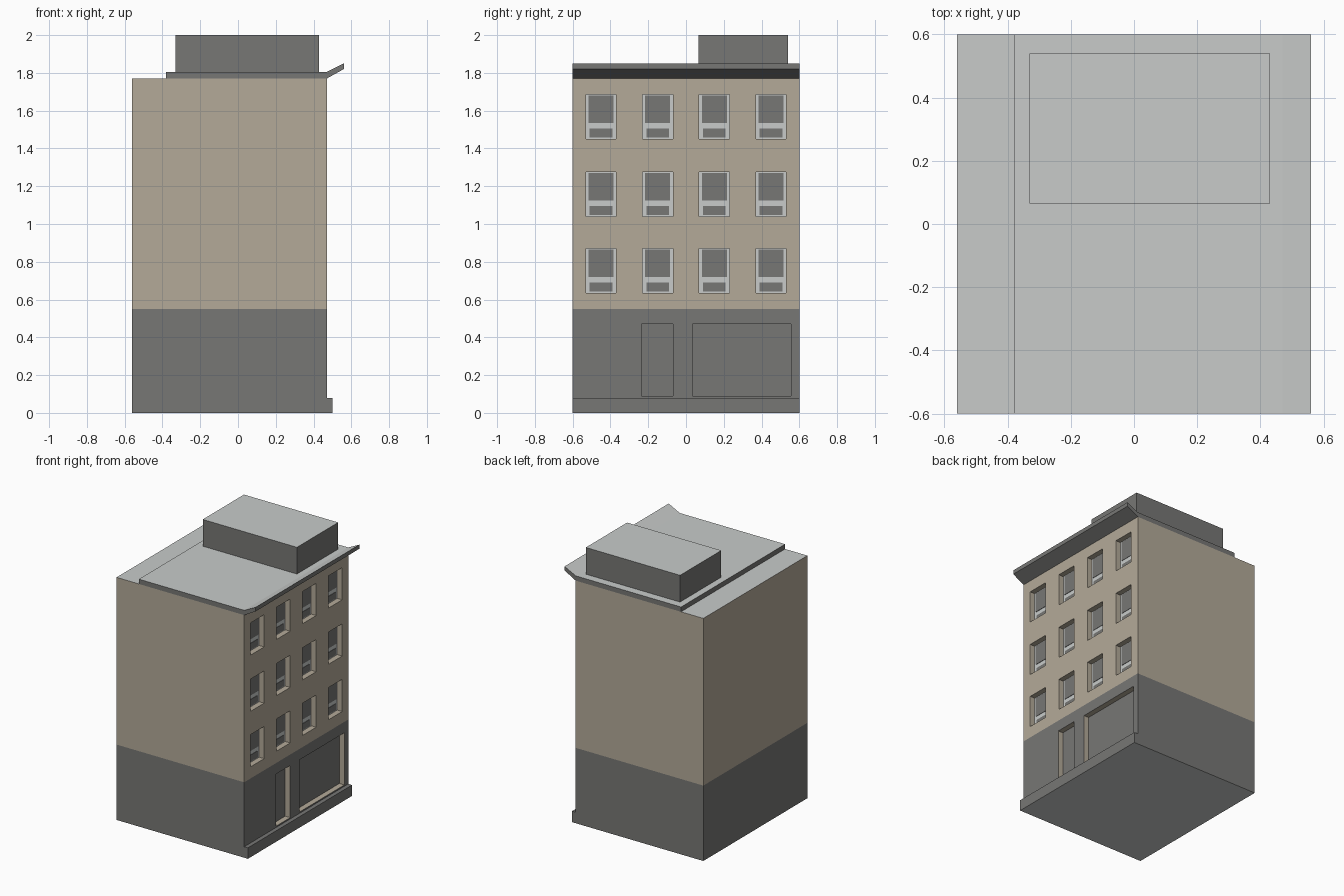
import bpy, bmesh

if "Cube" in bpy.data.objects:
    bpy.data.objects.remove(bpy.data.objects["Cube"])

def material(name, rgb):
    m = bpy.data.materials.new(name)
    m.diffuse_color = (*rgb, 1)
    m.use_nodes = True
    m.node_tree.nodes["Principled BSDF"].inputs["Base Color"].default_value = m.diffuse_color
    return m

TAN = material("tan_wall", (0.455, 0.402, 0.318))
DARK = material("dark_grey", (0.184, 0.184, 0.178))
LIGHT = material("light_grey", (0.58, 0.60, 0.59))
MATS = [TAN, DARK, LIGHT]
T, D, L = 0, 1, 2

X0, X1, Y = -0.56, 0.47, 0.6      # back, facade plane, half width
SPLIT, TOP = 0.55, 1.77           # top of ground floor, top of walls
DEPTH = 0.04                      # recess of the openings

def finish(name, bm):
    bmesh.ops.remove_doubles(bm, verts=bm.verts, dist=1e-5)
    me = bpy.data.meshes.new(name)
    bm.to_mesh(me)
    bm.free()
    for m in MATS:
        me.materials.append(m)
    ob = bpy.data.objects.new(name, me)
    bpy.context.collection.objects.link(ob)
    return ob

def quad(bm, pts, mat):
    f = bm.faces.new([bm.verts.new(p) for p in pts])
    f.material_index = mat

def prism(name, profile, y0, y1, side, up, down):
    """Extrude an (x, z) profile along y; colour faces by direction."""
    bm = bmesh.new()
    f = bm.faces.new([bm.verts.new((x, y0, z)) for x, z in profile])
    r = bmesh.ops.extrude_face_region(bm, geom=[f])
    bmesh.ops.translate(bm, vec=(0, y1 - y0, 0),
                        verts=[v for v in r["geom"] if isinstance(v, bmesh.types.BMVert)])
    bmesh.ops.recalc_face_normals(bm, faces=bm.faces)
    bm.normal_update()
    for f in bm.faces:
        f.material_index = up if f.normal.z > 0.3 else down if f.normal.z < -0.3 else side
    return finish(name, bm)

def box(name, x0, x1, y0, y1, z0, z1, side, up, down):
    return prism(name, [(x0, z0), (x1, z0), (x1, z1), (x0, z1)], y0, y1, side, up, down)

def storey(name, z0, z1, openings, mat, back, cap):
    """Shell of walls whose +x facade is a grid with recessed openings."""
    bm = bmesh.new()
    quad(bm, [(X0, -Y, z0), (X1, -Y, z0), (X1, -Y, z1), (X0, -Y, z1)], mat)
    quad(bm, [(X1, Y, z0), (X0, Y, z0), (X0, Y, z1), (X1, Y, z1)], mat)
    quad(bm, [(X0, Y, z0), (X0, -Y, z0), (X0, -Y, z1), (X0, Y, z1)], mat)
    if cap == "top":
        quad(bm, [(X0, -Y, z1), (X1, -Y, z1), (X1, Y, z1), (X0, Y, z1)], L)
    else:
        quad(bm, [(X0, Y, z0), (X1, Y, z0), (X1, -Y, z0), (X0, -Y, z0)], L)
    ys = sorted({-Y, Y} | {v for o in openings for v in o[:2]})
    zs = sorted({z0, z1} | {v for o in openings for v in o[2:]})
    xi = X1 - DEPTH
    for a, b in zip(ys, ys[1:]):
        for c, d in zip(zs, zs[1:]):
            if (a, b, c, d) not in openings:
                quad(bm, [(X1, a, c), (X1, b, c), (X1, b, d), (X1, a, d)], mat)
    for a, b, c, d in openings:
        quad(bm, [(xi, a, c), (xi, b, c), (xi, b, d), (xi, a, d)], back)
        # reveals: sill, head, two jambs
        quad(bm, [(xi, a, c), (X1, a, c), (X1, b, c), (xi, b, c)], T)
        quad(bm, [(xi, b, d), (X1, b, d), (X1, a, d), (xi, a, d)], T)
        quad(bm, [(xi, a, d), (X1, a, d), (X1, a, c), (xi, a, c)], T)
        quad(bm, [(xi, b, c), (X1, b, c), (X1, b, d), (xi, b, d)], T)
    return finish(name, bm)

# Ground floor with door and shop window
storey("ground_floor", 0, SPLIT,
       [(-0.235, -0.07, 0.09, 0.47), (0.035, 0.555, 0.09, 0.47)], D, D, "bottom")

# Upper floors with a grid of windows
windows = [(y - 0.08, y + 0.08, z, z + 0.235)
           for y in (-0.45, -0.15, 0.15, 0.45) for z in (0.635, 1.04, 1.45)]
storey("upper_floors", SPLIT, TOP, windows, T, L, "top")

# Dark glass plates over the light window frames
for i, (a, b, c, d) in enumerate(windows):
    x = X1 - DEPTH
    box(f"upper_pane_{i}", x, x + 0.003, a + 0.014, b - 0.014, c + 0.085, d - 0.006, D, D, D)
    box(f"lower_pane_{i}", x, x + 0.003, a + 0.02, b - 0.02, c + 0.008, c + 0.055, D, D, D)

# Plinth along the street front
box("plinth", X1, 0.50, -Y, Y, 0, 0.08, D, D, L)

# Roof slab with the upswept cornice
prism("roof_and_cornice",
      [(-0.38, TOP), (X1, TOP), (0.56, 1.82), (0.56, 1.85), (X1, 1.805), (-0.38, 1.805)],
      -Y, Y, D, L, D)

# Rooftop housing
box("rooftop_housing", -0.33, 0.43, 0.065, 0.54, 1.80, 2.0, D, L, D)
